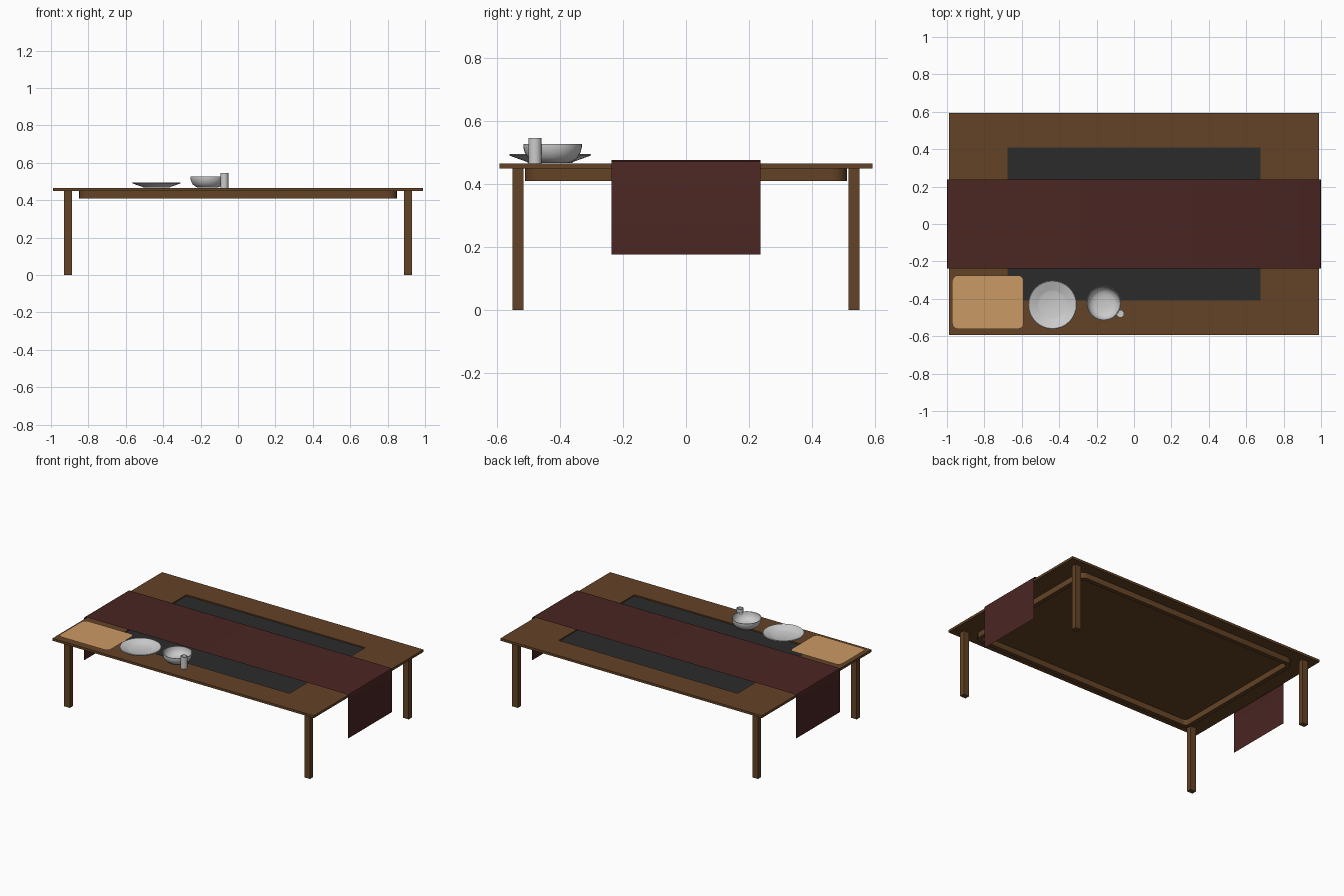
import bpy, bmesh
from math import cos, sin, pi

if "Cube" in bpy.data.objects:
    bpy.data.objects.remove(bpy.data.objects["Cube"])


def material(name, rgb):
    m = bpy.data.materials.new(name)
    m.diffuse_color = (*rgb, 1)
    m.use_nodes = True
    m.node_tree.nodes["Principled BSDF"].inputs["Base Color"].default_value = m.diffuse_color
    return m


WOOD = material("walnut", (0.127, 0.056, 0.019))
DARK = material("slate", (0.024, 0.024, 0.024))
CLOTH = material("maroon_cloth", (0.068, 0.019, 0.016))
STRAW = material("straw", (0.60, 0.32, 0.13))


def finish(name, bm, mats=(), smooth=False, fix=True):
    if fix:
        bmesh.ops.recalc_face_normals(bm, faces=bm.faces)
    me = bpy.data.meshes.new(name)
    bm.to_mesh(me)
    bm.free()
    ob = bpy.data.objects.new(name, me)
    bpy.context.collection.objects.link(ob)
    for m in mats:
        me.materials.append(m)
    if smooth:
        bpy.context.view_layer.objects.active = ob
        ob.select_set(True)
        bpy.ops.object.shade_smooth_by_angle(angle=0.6)
        ob.select_set(False)
    return ob


def bridge(bm, a, b):
    n = len(a)
    return [bm.faces.new((a[i], a[(i + 1) % n], b[(i + 1) % n], b[i])) for i in range(n)]


def rounded_rect(hx, hy, r, steps):
    # outline of a rectangle with rounded corners
    pts = []
    for k, (sx, sy) in enumerate(((1, 1), (-1, 1), (-1, -1), (1, -1))):
        for i in range(steps + 1):
            a = (k + i / steps) * pi / 2
            pts.append((sx * (hx - r) + r * cos(a), sy * (hy - r) + r * sin(a)))
    return pts


def box(name, x, y, z, sx, sy, sz, mat):
    bm = bmesh.new()
    bmesh.ops.create_cube(bm, size=1)
    for v in bm.verts:
        v.co = (x + v.co.x * sx, y + v.co.y * sy, z + v.co.z * sz)
    return finish(name, bm, [mat])


def lathe(name, x, y, z, profile, segs=32):
    # profile of (radius, height), starting and ending on the axis
    bm = bmesh.new()
    rings = [[bm.verts.new((x + r * cos(2 * pi * i / segs), y + r * sin(2 * pi * i / segs), z + h))
              for i in range(segs)] for r, h in profile[1:-1]]
    for a, b in zip(rings, rings[1:]):
        bridge(bm, a, b)
    for ring, h in ((rings[0], profile[0][1]), (rings[-1], profile[-1][1])):
        c = bm.verts.new((x, y, z + h))
        for i in range(segs):
            bm.faces.new((ring[i], ring[(i + 1) % segs], c))
    return finish(name, bm, smooth=True)


# Table top with mitred border and recessed dark panel
TOP = 0.465
bm = bmesh.new()
rings = [[bm.verts.new((sx * hx, sy * hy, z)) for sx, sy in ((1, 1), (-1, 1), (-1, -1), (1, -1))]
         for hx, hy, z in ((0.99, 0.593, 0.449), (0.99, 0.593, TOP),
                           (0.677, 0.41, TOP), (0.677, 0.41, TOP - 0.008))]
for a, b in zip(rings, rings[1:]):
    bridge(bm, a, b)
bm.faces.new(rings[0])
bm.faces.new(rings[-1]).material_index = 1
finish("table_top", bm, [WOOD, DARK])

# Legs
for sx, lr in ((-1, "left"), (1, "right")):
    for sy, fb in ((-1, "front"), (1, "back")):
        box(f"{fb}_{lr}_leg", sx * 0.909, sy * 0.534, 0.225, 0.043, 0.034, 0.45, WOOD)

# Apron frame under the top, with rounded corners
bm = bmesh.new()
outer, inner = rounded_rect(0.85, 0.512, 0.05, 4), rounded_rect(0.822, 0.484, 0.025, 4)
rings = [[bm.verts.new((x, y, z)) for x, y in pts]
         for pts, z in ((outer, 0.45), (outer, 0.41), (inner, 0.41), (inner, 0.45))]
for i in range(4):
    bridge(bm, rings[i], rings[(i + 1) % 4])
finish("apron_frame", bm, [WOOD], smooth=True)

# Runner: thin cloth draped over both ends
bm = bmesh.new()
half = [(0.985, 0.476), (0.996, 0.472), (1.0, 0.461), (1.0, 0.176)]
path = [(-x, z) for x, z in reversed(half)] + half
rows = [[bm.verts.new((x, y, z)) for y in (-0.237, 0.237)] for x, z in path]
for a, b in zip(rows, rows[1:]):
    bm.faces.new((a[0], b[0], b[1], a[1]))
finish("table_runner", bm, [CLOTH], smooth=True, fix=False)

# Placemat: thin sheet with rounded corners
bm = bmesh.new()
bm.faces.new([bm.verts.new((-0.781 + x, -0.418 + y, 0.474))
              for x, y in rounded_rect(0.191, 0.143, 0.03, 5)])
finish("placemat", bm, [STRAW], fix=False)

# Tableware
lathe("plate", -0.436, -0.432, TOP, [
    (0, 0.002), (0.07, 0.002), (0.075, 0.006), (0.128, 0.025), (0.13, 0.029),
    (0.127, 0.031), (0.08, 0.013), (0.072, 0.010), (0, 0.010)])
lathe("bowl", -0.162, -0.424, TOP, [
    (0, 0.002), (0.05, 0.002), (0.066, 0.008), (0.08, 0.020), (0.089, 0.036), (0.093, 0.052),
    (0.093, 0.062), (0.089, 0.062), (0.088, 0.052), (0.083, 0.036), (0.072, 0.020),
    (0.055, 0.011), (0.03, 0.007), (0, 0.006)])
lathe("cup", -0.073, -0.48, TOP, [
    (0, 0.001), (0.021, 0.001), (0.021, 0.082), (0.018, 0.082), (0.018, 0.008), (0, 0.008)], 24)
